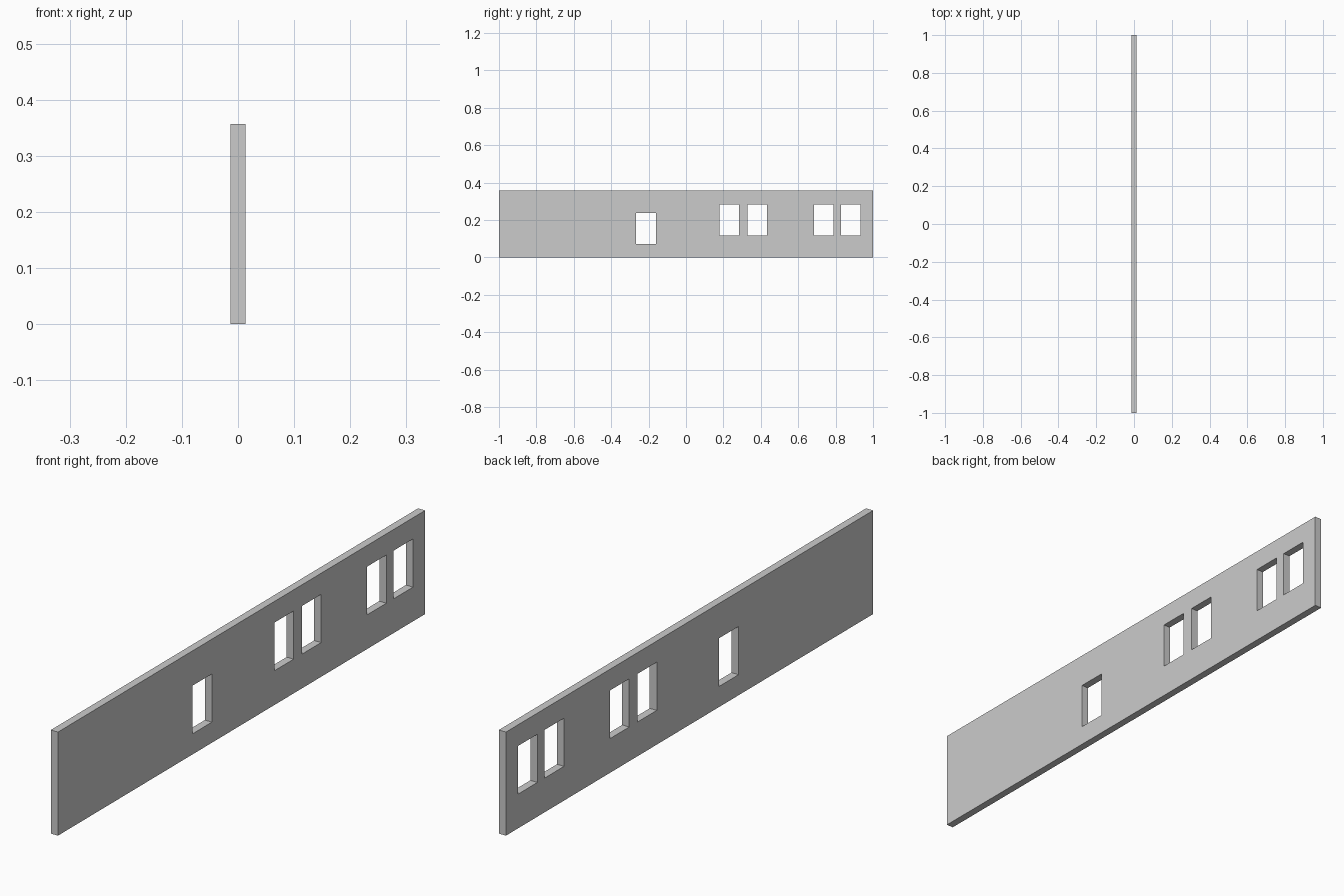
import bpy, bmesh
from mathutils import Vector
from math import radians

if "Cube" in bpy.data.objects:
    bpy.data.objects.remove(bpy.data.objects["Cube"])

LENGTH, HEIGHT, THICK = 2.0, 0.357, 0.027
WIN_W, WIN_H = 0.105, 0.166
# window openings: (centre y, sill z)
WINDOWS = [(-0.214, 0.071), (0.231, 0.118), (0.381, 0.118),
           (0.736, 0.118), (0.881, 0.118)]

holes = [(y - WIN_W / 2, y + WIN_W / 2, z, z + WIN_H) for y, z in WINDOWS]
ys = sorted({-LENGTH / 2, LENGTH / 2, *(v for h in holes for v in h[:2])})
zs = sorted({0.0, HEIGHT, *(v for h in holes for v in h[2:])})


def is_open(y, z):
    return any(h[0] < y < h[1] and h[2] < z < h[3] for h in holes)


# wall face laid out in panels, leaving the window openings empty
bm = bmesh.new()
grid = [[bm.verts.new((-THICK / 2, y, z)) for z in zs] for y in ys]
for i in range(len(ys) - 1):
    for j in range(len(zs) - 1):
        if not is_open((ys[i] + ys[i + 1]) / 2, (zs[j] + zs[j + 1]) / 2):
            bm.faces.new((grid[i][j], grid[i][j + 1],
                          grid[i + 1][j + 1], grid[i + 1][j]))

# give the wall its thickness
ext = bmesh.ops.extrude_face_region(bm, geom=bm.faces[:], use_keep_orig=True)
bmesh.ops.translate(bm, vec=Vector((THICK, 0, 0)),
                    verts=[g for g in ext["geom"] if isinstance(g, bmesh.types.BMVert)])
bmesh.ops.recalc_face_normals(bm, faces=bm.faces[:])

mesh = bpy.data.meshes.new("wall_with_windows")
bm.to_mesh(mesh)
bm.free()
wall = bpy.data.objects.new("wall_with_windows", mesh)
bpy.context.collection.objects.link(wall)
